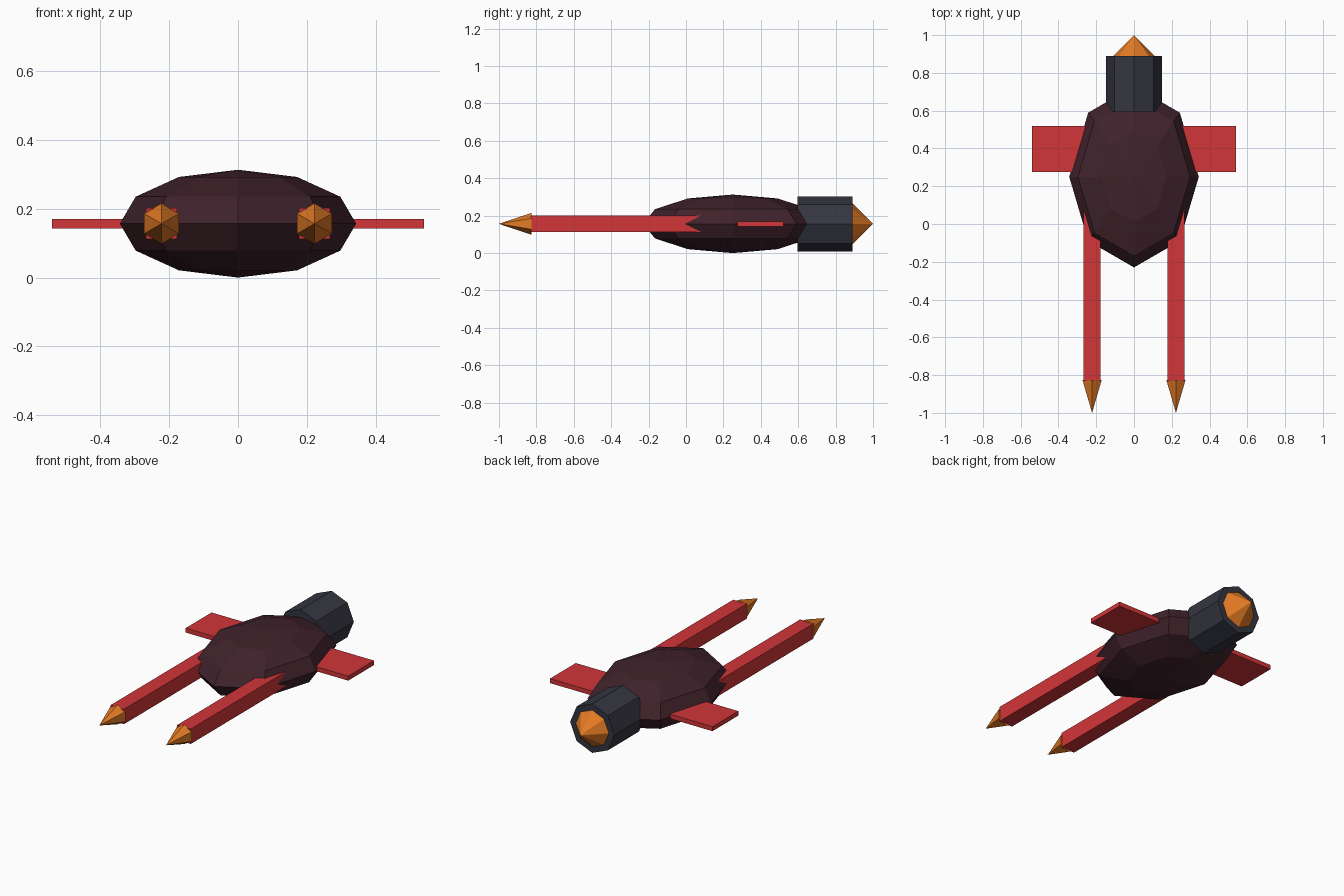
import bpy, math

if "Cube" in bpy.data.objects:
    bpy.data.objects.remove(bpy.data.objects["Cube"])

CZ = 0.1565  # height of the ship's centre line


def srgb(*c):
    return tuple(v / 12.92 if v <= 0.04045 else ((v + 0.055) / 1.055) ** 2.4 for v in c) + (1.0,)


def material(name, *c):
    m = bpy.data.materials.new(name)
    m.diffuse_color = srgb(*c)
    m.use_nodes = True
    m.node_tree.nodes["Principled BSDF"].inputs["Base Color"].default_value = m.diffuse_color
    return m


MAROON = material("dark maroon", 0.25, 0.135, 0.17)
RED = material("red", 0.82, 0.21, 0.22)
STEEL = material("dark steel", 0.205, 0.21, 0.25)
ORANGE = material("orange", 0.89, 0.48, 0.145)


def finish(name, mat):
    ob = bpy.context.object
    ob.name = name
    ob.data.materials.append(mat)
    bpy.ops.object.transform_apply(location=True, rotation=True, scale=True)
    return ob


def box(name, lo, hi, mat):
    bpy.ops.mesh.primitive_cube_add(size=1, location=[(a + b) / 2 for a, b in zip(lo, hi)])
    bpy.context.object.scale = [b - a for a, b in zip(lo, hi)]
    return finish(name, mat)


def spindle(name, x, y0, y1, r0, r1, sides, mat):
    """Cone or cylinder along y from y0 (radius r0) to y1 (radius r1)."""
    turn = -math.pi / 2 if y1 > y0 else math.pi / 2
    bpy.ops.mesh.primitive_cone_add(vertices=sides, radius1=r0, radius2=r1, depth=abs(y1 - y0),
                                    location=(x, (y0 + y1) / 2, CZ), rotation=(turn, 0, 0))
    return finish(name, mat)


# Faceted hull
bpy.ops.mesh.primitive_uv_sphere_add(segments=8, ring_count=6, radius=1, location=(0, 0.25, CZ))
bpy.context.object.scale = (0.343, 0.48, 0.1565)
finish("hull", MAROON)

# Rear engine and its flame
spindle("engine", 0, 0.595, 0.89, 0.147, 0.147, 8, STEEL)
spindle("engine_flame", 0, 0.89, 1.0, 0.11, 0, 8, ORANGE)

# Wings, prongs and prong tips on both sides
for side, s in (("left", -1), ("right", 1)):
    x = sorted((s * 0.15, s * 0.54))
    box(side + "_wing", (x[0], 0.275, CZ - 0.0135), (x[1], 0.52, CZ + 0.0135), RED)
    px = s * 0.222
    box(side + "_prong", (px - 0.045, -0.83, CZ - 0.045), (px + 0.045, 0.15, CZ + 0.045), RED)
    spindle(side + "_prong_tip", px, -0.825, -1.0, 0.059, 0, 6, ORANGE)
